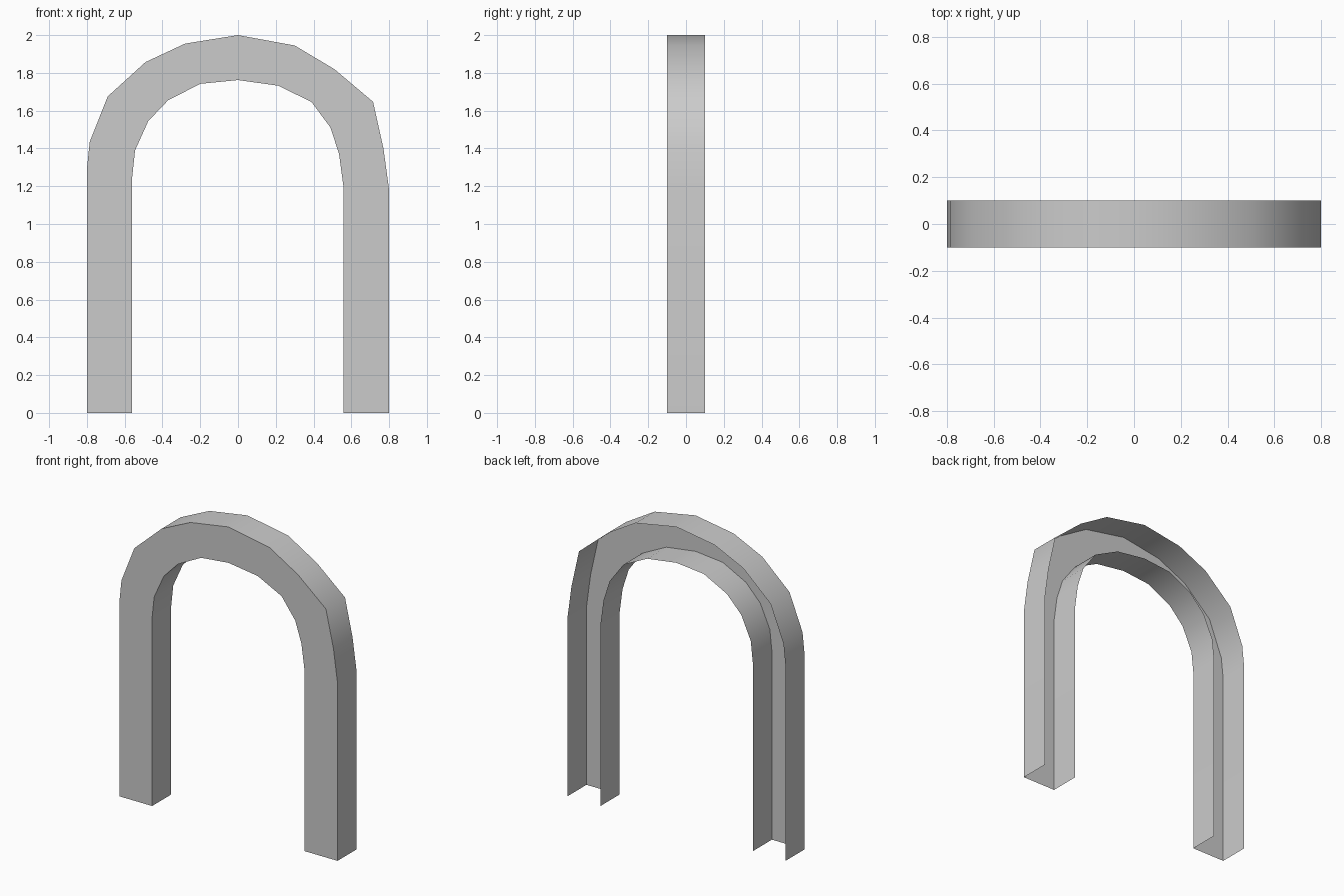
import bpy, bmesh, math

if "Cube" in bpy.data.objects:
    bpy.data.objects.remove(bpy.data.objects["Cube"])

# Hand-cut arch outlines (x, z), from left foot to right foot
OUTER = [(-0.8, 0), (-0.8, 1.29), (-0.785, 1.435), (-0.69, 1.675), (-0.49, 1.857),
         (-0.28, 1.955), (0, 2), (0.3, 1.945), (0.51, 1.82), (0.715, 1.647),
         (0.77, 1.4), (0.8, 1.18), (0.8, 0)]
INNER = [(-0.56, 0), (-0.56, 1.25), (-0.545, 1.39), (-0.475, 1.545), (-0.37, 1.655),
         (-0.2, 1.742), (0, 1.762), (0.215, 1.732), (0.39, 1.645), (0.49, 1.51),
         (0.535, 1.37), (0.558, 1.2), (0.558, 0)]
FRONT, BACK = -0.1, 0.1

bm = bmesh.new()


def rail(points, y):
    return [bm.verts.new((x, y, z)) for x, z in points]


# Channel section: outer wall, front face, inner wall; back and feet stay open
rails = [rail(OUTER, BACK), rail(OUTER, FRONT), rail(INNER, FRONT), rail(INNER, BACK)]
for a, b in zip(rails, rails[1:]):
    for i in range(len(a) - 1):
        bm.faces.new((a[i], b[i], b[i + 1], a[i + 1]))

mesh = bpy.data.meshes.new("arch_frame")
bm.to_mesh(mesh)
bm.free()
arch = bpy.data.objects.new("arch_frame", mesh)
bpy.context.collection.objects.link(arch)

# Soft curve along the walls, crisp front edges
bpy.context.view_layer.objects.active = arch
arch.select_set(True)
bpy.ops.object.shade_smooth_by_angle(angle=math.radians(40))
